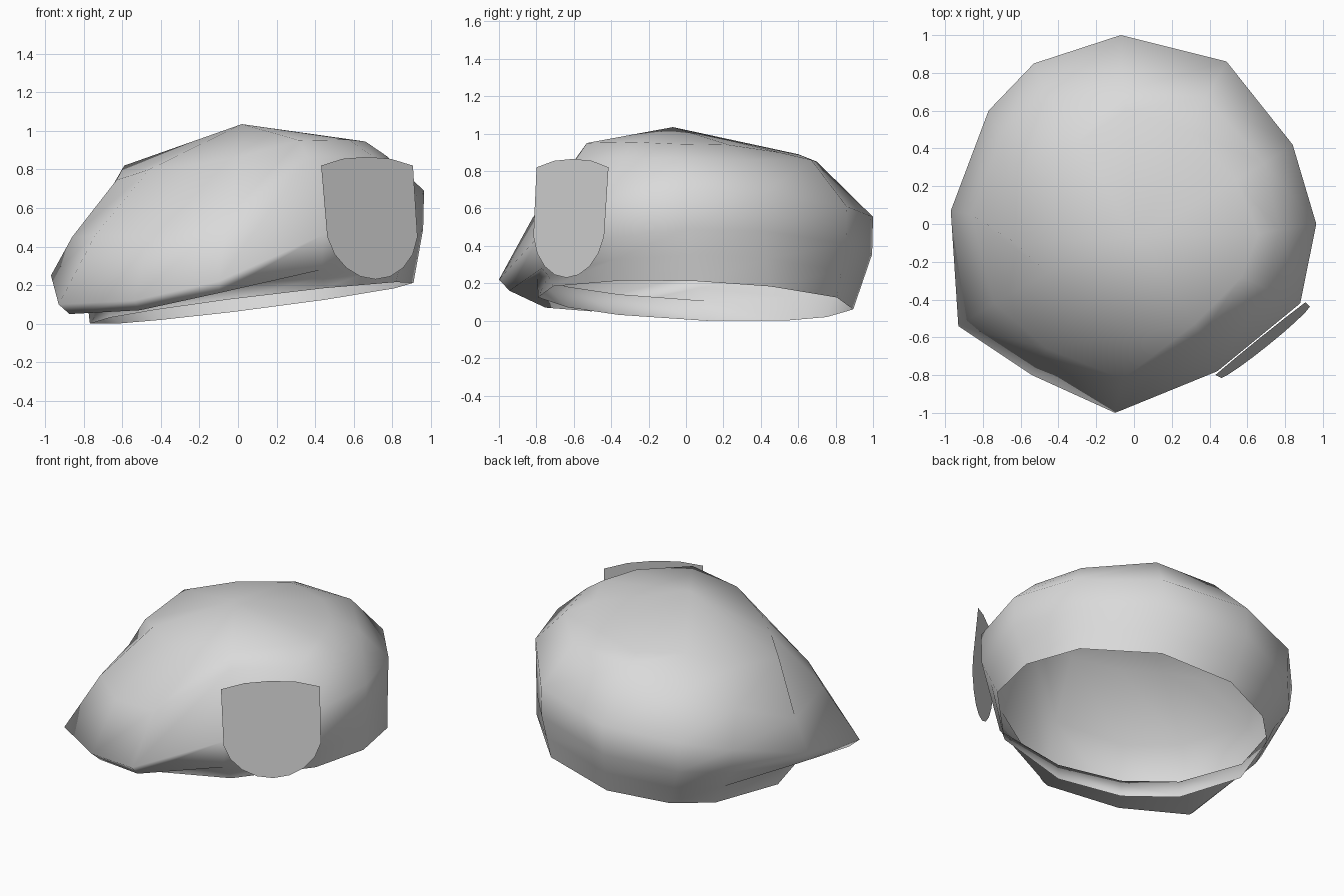
import bpy
import bmesh
from mathutils import Vector

default_cube = bpy.data.objects.get("Cube")
if default_cube:
    bpy.data.objects.remove(default_cube, do_unlink=True)

grey = bpy.data.materials.new("plain grey")
grey.use_nodes = True
grey.diffuse_color = (0.7, 0.7, 0.7, 1)
grey.node_tree.nodes["Principled BSDF"].inputs["Base Color"].default_value = grey.diffuse_color


def make_object(name, mesh_data, smooth):
    mesh = bpy.data.meshes.new(name)
    mesh_data.to_mesh(mesh)
    mesh_data.free()
    mesh.materials.append(grey)
    for polygon in mesh.polygons:
        polygon.use_smooth = smooth
    obj = bpy.data.objects.new(name, mesh)
    bpy.context.collection.objects.link(obj)
    return obj


def mix(high, low, droop):
    return high + (low - high) * droop


# Rim, shoulder and crown of each seam, counterclockwise from the left side
seams = (
    ((.965, 0, .69), (.77, -.03, .87), (.66, -.05, .945)),
    ((.84, .42, .68), (.69, .32, .86), (.54, .23, .94)),
    ((.49, .86, .61), (.38, .67, .86), (.28, .5, .9)),
    ((-.07, 1, .555), (-.06, .7, .85), (-.04, .6, .89)),
    ((-.53, .85, .5), (-.45, .67, .75), (-.3, .43, .89)),
    ((-.77, .6, .42), (-.7, .46, .63), (-.59, .26, .82)),
    ((-.97, .07, .25), (-.86, .05, .45), (-.63, -.1, .745)),
    ((-.93, -.54, .1), (-.74, -.42, .46), (-.46, -.26, .8)),
    ((-.54, -.8, .12), (-.46, -.66, .46), (-.25, -.44, .82)),
    ((-.1, -1, .22), (-.06, -.82, .55), (.02, -.58, .87)),
    ((.44, -.78, .46), (.36, -.59, .86), (.32, -.53, .95)),
    ((.88, -.42, .64), (.7, -.34, .87), (.57, -.28, .955)))
apex = Vector((.02, -.07, 1.035))


def opening_point(p):
    """Point of the tilted head opening below a rim point."""
    flat = Vector((p.x - .05, p.y, 0)).normalized()
    x, y = .07 + .84 * flat.x, .05 + .85 * flat.y
    return Vector((x, y, .1 + .125 * x - .04 * y))


def column(seam):
    """Points of one seam, from the opening up to the crown."""
    rim, shoulder, crown = (Vector(point) for point in seam)
    droop = min(max((.5 - rim.z) / .3, 0), 1)
    scale = mix(.995, .94, droop)
    opening = opening_point(rim)
    under = Vector((rim.x * scale, rim.y * scale, rim.z - mix(.2, .05, droop)))
    # The band runs straight into the wall, or folds under the overhang
    straight = opening.lerp(under, .5)
    fold = Vector((opening.x, opening.y, opening.z + .11))
    crease = straight.lerp(fold, droop)
    return opening, crease, under, rim, shoulder, crown


# Soft cap: an open shell, draped to the right and front
bm = bmesh.new()
columns = [[bm.verts.new(p) for p in column(seam)] for seam in seams]
top = bm.verts.new(apex)
for index, a in enumerate(columns):
    b = columns[(index + 1) % len(columns)]
    for level in range(len(a) - 1):
        bm.faces.new((a[level], b[level], b[level + 1], a[level + 1]))
    bm.faces.new((a[-1], b[-1], top))
make_object("soft_cap", bm, True)

# Shield plate on the front left, leaning slightly outward at the bottom
half = [(0, .23), (.1, .245), (.19, .29), (.26, .36), (.3, .45),
        (.305, .82), (.16, .855), (0, .865)]
outline = half + [(-u, z) for u, z in reversed(half[1:-1])]
across = Vector((.78, .63, 0))
lean = Vector((.075, -.055, 0))
bm = bmesh.new()
corners = []
for u, z in outline:
    middle = Vector((.667, -.605, z))
    corners.append(bm.verts.new(middle + across * u + lean * (.85 - z)))
bm.faces.new(corners)
make_object("shield_plate", bm, False)
